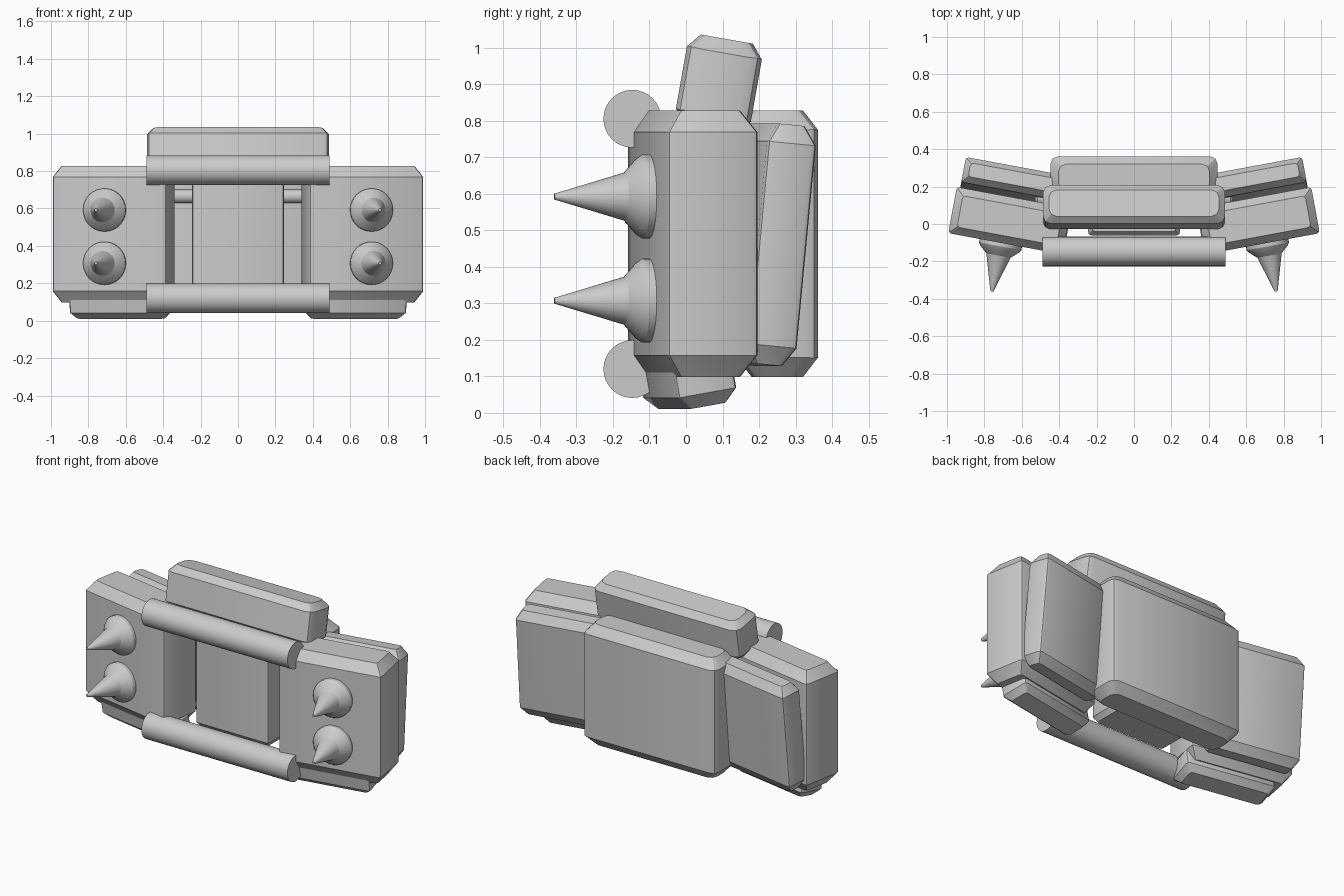
import bpy, bmesh, math
from mathutils import Matrix, Vector

cube = bpy.data.objects.get("Cube")
if cube:
    bpy.data.objects.remove(cube)

grey = bpy.data.materials.new("steel grey")
grey.use_nodes = True
colour = (0.6, 0.6, 0.6, 1)
grey.diffuse_color = colour
grey.node_tree.nodes["Principled BSDF"].inputs["Base Color"].default_value = colour
YAW = math.radians(10.5)


def finish(name, bm, matrix):
    """Turn a bmesh into a placed, shaded object."""
    bmesh.ops.recalc_face_normals(bm, faces=bm.faces)
    mesh = bpy.data.meshes.new(name)
    bm.to_mesh(mesh)
    bm.free()
    mesh.materials.append(grey)
    obj = bpy.data.objects.new(name, mesh)
    bpy.context.collection.objects.link(obj)
    obj.matrix_world = matrix
    bpy.ops.object.select_all(action='DESELECT')
    obj.select_set(True)
    bpy.context.view_layer.objects.active = obj
    bpy.ops.object.shade_smooth_by_angle(angle=math.radians(30))
    return obj


def place(loc, yaw=0, tilt=0):
    return (Matrix.Translation(loc) @ Matrix.Rotation(yaw, 4, 'Z')
            @ Matrix.Rotation(math.radians(tilt), 4, 'X'))


def block(name, size, loc, yaw=0, tilt=0, cap=0.05, inset=0.04, edge=0.015):
    """Box with chamfered ends and softened upright edges."""
    bm = bmesh.new()
    x, y, z = (s / 2 for s in size)
    rings = []
    for h, d in ((-z, inset), (cap - z, 0), (z - cap, 0), (z, inset)):
        rings.append([bm.verts.new((sx * (x - d), sy * (y - d), h))
                      for sx, sy in ((-1, -1), (1, -1), (1, 1), (-1, 1))])
    for low, high in zip(rings, rings[1:]):
        for i in range(4):
            j = (i + 1) % 4
            bm.faces.new((low[i], low[j], high[j], high[i]))
    bm.faces.new(rings[0])
    bm.faces.new(rings[-1])
    upright = [e for low, high in zip(rings, rings[1:])
               for a, b in zip(low, high) for e in a.link_edges if e.other_vert(a) is b]
    bmesh.ops.bevel(bm, geom=upright, offset=edge, segments=2, profile=0.5, affect='EDGES')
    return finish(name, bm, place(loc, yaw, tilt))


def lathe(name, profile, matrix, sides=32):
    """Revolve (radius, height) points about local z, closing both ends."""
    bm = bmesh.new()
    rings = [[bm.verts.new((r * math.cos(math.tau * i / sides),
                            r * math.sin(math.tau * i / sides), h)) for i in range(sides)]
             for r, h in profile]
    for low, high in zip(rings, rings[1:]):
        for i in range(sides):
            j = (i + 1) % sides
            bm.faces.new((low[i], low[j], high[j], high[i]))
    bm.faces.new(rings[0])
    bm.faces.new(rings[-1])
    return finish(name, bm, matrix)


# Centre: back pack, inner core and leaning head block
block("back_block", (0.89, 0.22, 0.73), (0, 0.25, 0.463), edge=0.035)
block("inner_core", (0.49, 0.24, 0.64), (0, 0.06, 0.46), cap=0.03, inset=0.02)
block("head_block", (0.97, 0.205, 0.25), (0, 0.09, 0.9), tilt=-10,
      cap=0.035, inset=0.03, edge=0.035)

# Horizontal bars across the front, and the axle behind
along_x = Matrix.Rotation(math.pi / 2, 4, 'Y')
for name, z in (("upper_bar", 0.805), ("lower_bar", 0.12)):
    lathe(name, ((0.079, -0.49), (0.079, 0.49)), place((0, -0.147, z)) @ along_x)
lathe("axle", ((0.02, -0.53), (0.037, -0.515), (0.037, 0.515), (0.02, 0.53)),
      place((0, 0.135, 0.665)) @ along_x)

# Mirrored side assemblies
for side, s in (("left", 1), ("right", -1)):
    yaw = s * YAW
    block(side + "_side_block", (0.62, 0.25, 0.73), (s * 0.665, 0.018, 0.463), yaw,
          cap=0.058)
    block(side + "_rear_panel", (0.55, 0.135, 0.66), (s * 0.645, 0.215, 0.46), yaw, -5.5,
          inset=0.03)
    block(side + "_foot_pad", (0.54, 0.165, 0.16), (s * 0.622, 0.003, 0.098), yaw, 10,
          cap=0.035, inset=0.03)
    # Spikes point straight out of the turned front face
    for level, z in (("upper", 0.592), ("lower", 0.307)):
        matrix = place((s * 0.71, -0.09, z), yaw) @ Matrix.Rotation(math.pi / 2, 4, 'X')
        lathe(f"{side}_{level}_spike",
              ((0.115, 0), (0.115, 0.03), (0.105, 0.045), (0.066, 0.08), (0.008, 0.275)),
              matrix)
